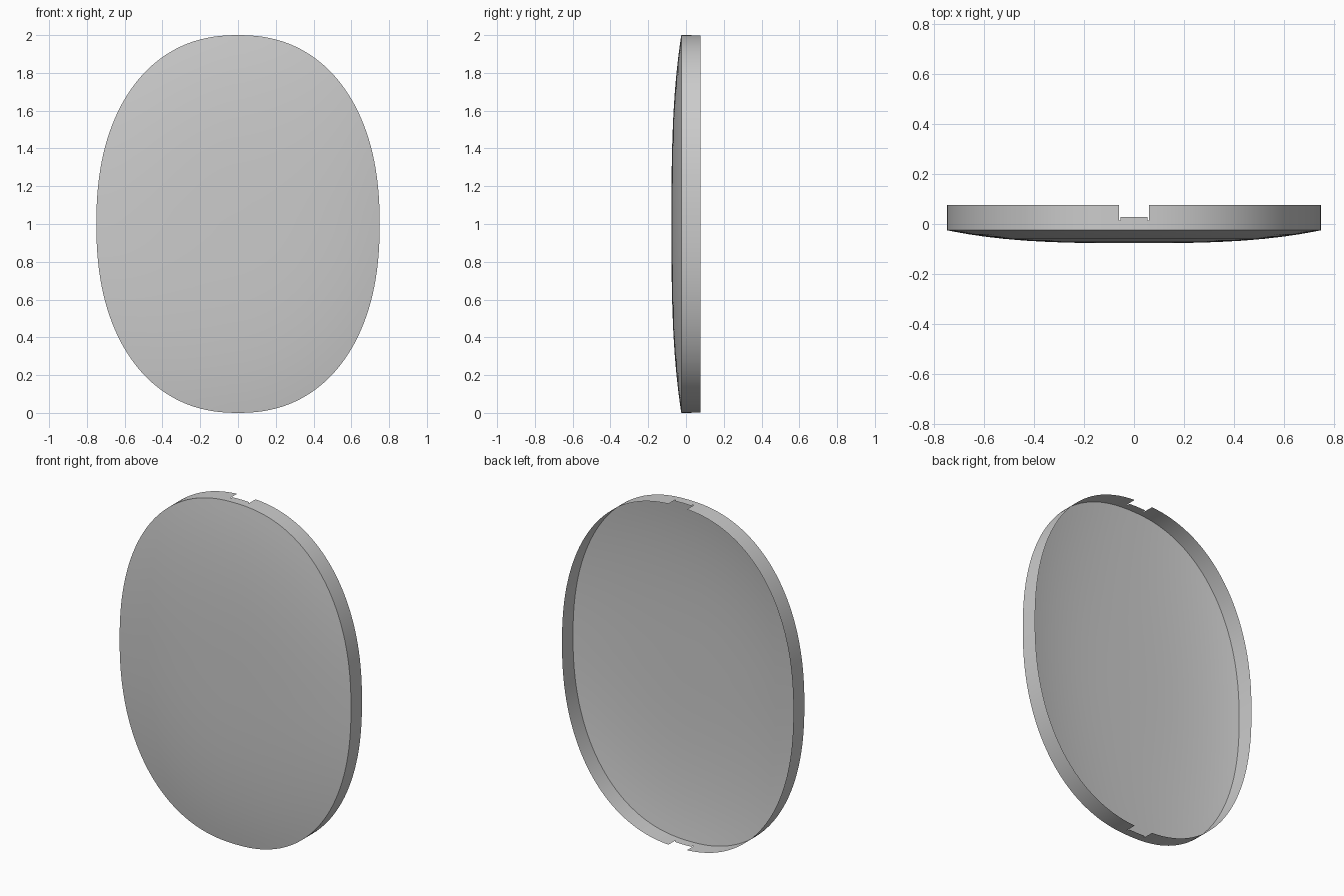
import bpy, bmesh, math

if "Cube" in bpy.data.objects:
    bpy.data.objects.remove(bpy.data.objects["Cube"])

A, B, N = 0.75, 1.0, 2.25          # half width, half height, outline exponent
BACK, EDGE, FRONT = 0.077, -0.025, -0.077
NOTCH_X, SLIT_X, NOTCH_Y, SLIT_Y = 0.06, 0.054, 0.028, 0.014


def t_for_x(x):
    return math.asin((x / A) ** (N / 2))


def outline(t):
    s, c = math.sin(t), math.cos(t)
    p = 2 / N
    return (math.copysign(abs(s) ** p, s) * A, math.copysign(abs(c) ** p, c) * B)


# Angles of one quadrant, mirrored around, with exact notch corners
t0 = t_for_x(NOTCH_X)
K = 36
quad = [0, t_for_x(SLIT_X)] + [t0 + (math.pi / 2 - t0) * i / K for i in range(K + 1)]
half = quad + [math.pi - t for t in reversed(quad[:-1])]
angles = half + [2 * math.pi - t for t in reversed(half[1:-1])]
pts = [outline(t) for t in angles]
n = len(pts)

bm = bmesh.new()


def ring(r, y):
    return [bm.verts.new((x * r, y, 1 + z * r)) for x, z in pts]


# Shallow domed front
centre = bm.verts.new((0, FRONT, 1))
radii = [0.15, 0.3, 0.45, 0.58, 0.7, 0.8, 0.88, 0.95, 1.0]
rings = [ring(r, FRONT + (EDGE - FRONT) * r ** 3) for r in radii]
for i in range(n):
    bm.faces.new((centre, rings[0][i], rings[0][(i + 1) % n]))

# Straight side wall
dome_count = len(rings)
wall_y = [SLIT_Y, NOTCH_Y, BACK]
rings += [ring(1, y) for y in wall_y]
for k in range(len(rings) - 1):
    for i in range(n):
        j = (i + 1) % n
        if k >= dome_count:
            # Notches with small relief slits at top and bottom of the rim
            mid = abs(pts[i][0] + pts[j][0]) / 2
            low = SLIT_X if k == dome_count else 0
            if low <= mid < NOTCH_X and abs(pts[i][1]) > 0.5:
                continue
        bm.faces.new((rings[k][i], rings[k + 1][i], rings[k + 1][j], rings[k][j]))

bmesh.ops.recalc_face_normals(bm, faces=bm.faces[:])
mesh = bpy.data.meshes.new("oval_shell")
bm.to_mesh(mesh)
bm.free()
shell = bpy.data.objects.new("oval_shell", mesh)
bpy.context.collection.objects.link(shell)
bpy.context.view_layer.objects.active = shell
shell.select_set(True)
bpy.ops.object.shade_smooth_by_angle(angle=math.radians(35))
